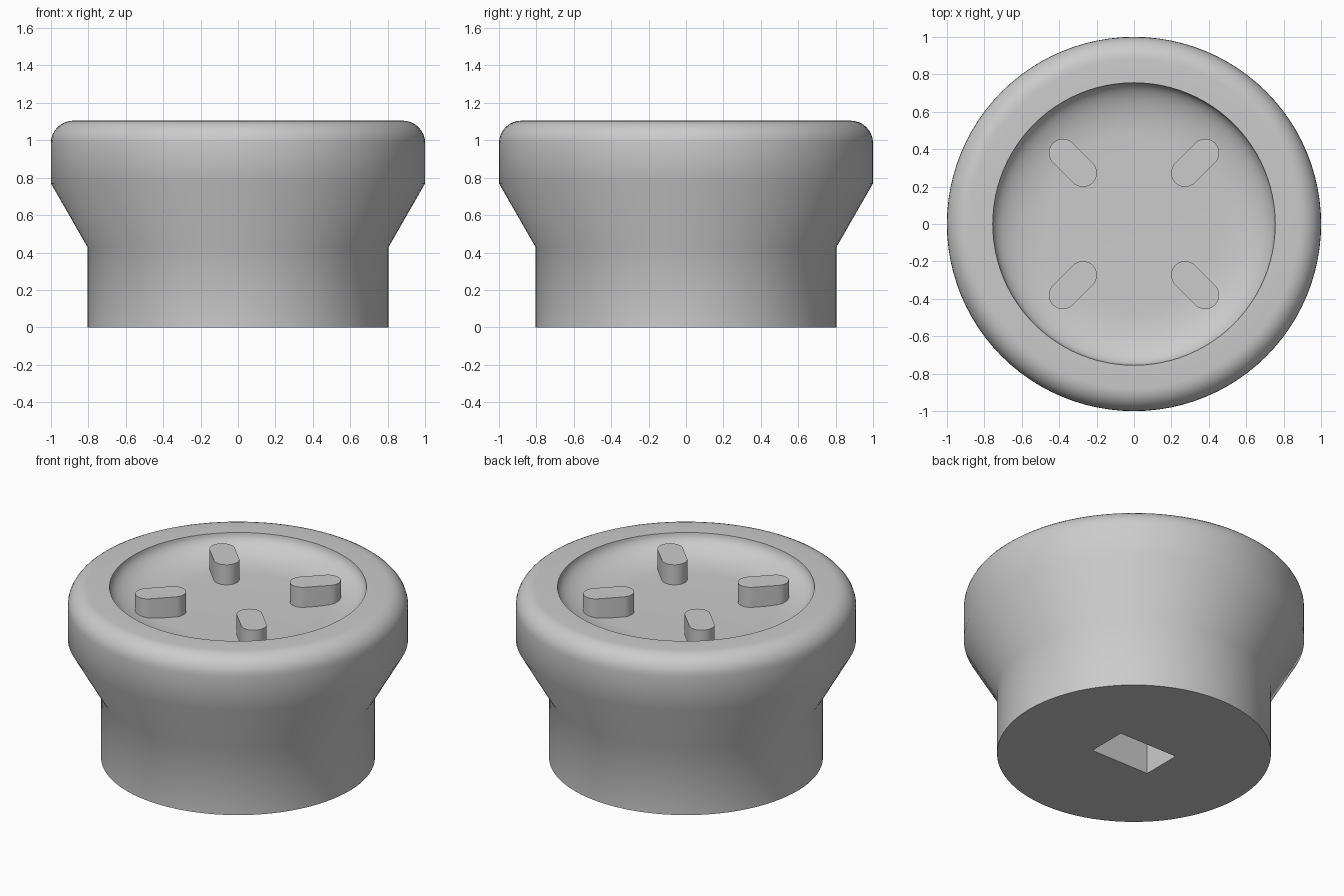
import bpy, bmesh, math
from math import sin, cos, pi

if "Cube" in bpy.data.objects:
    bpy.data.objects.remove(bpy.data.objects["Cube"])

SEG = 96
TOP = 1.105


def make_object(name, bm, smooth=True):
    bmesh.ops.recalc_face_normals(bm, faces=bm.faces)
    mesh = bpy.data.meshes.new(name)
    bm.to_mesh(mesh)
    bm.free()
    obj = bpy.data.objects.new(name, mesh)
    bpy.context.collection.objects.link(obj)
    if smooth:
        bpy.ops.object.select_all(action='DESELECT')
        obj.select_set(True)
        bpy.context.view_layer.objects.active = obj
        bpy.ops.object.shade_smooth_by_angle(angle=math.radians(35))
    return obj


def lathe(name, profile):
    bm = bmesh.new()
    rings = [[bm.verts.new((r * cos(2 * pi * i / SEG), r * sin(2 * pi * i / SEG), z))
              for i in range(SEG)] for r, z in profile]
    for a, b in zip(rings, rings[1:]):
        for i in range(SEG):
            j = (i + 1) % SEG
            bm.faces.new((a[i], a[j], b[j], b[i]))
    bm.faces.new(rings[0])
    bm.faces.new(rings[-1])
    return make_object(name, bm)


# Knob body: stem, flared head, rounded shoulder and dished top
FILLET, DISH_R, FLOOR_R, DEPTH = 0.12, 0.755, 0.46, 0.13
profile = [(0.805, 0), (0.805, 0.43), (1.0, 0.77)]
profile += [(1 - FILLET + FILLET * cos(k * pi / 16), TOP - FILLET + FILLET * sin(k * pi / 16))
            for k in range(9)]
profile += [(FLOOR_R + (DISH_R - FLOOR_R) * cos(k * pi / 24), TOP - DEPTH * sin(k * pi / 24))
            for k in range(13)]
body = lathe("knob_body", profile)

# Rectangular shaft socket in the underside
bm = bmesh.new()
bmesh.ops.create_cube(bm, size=1)
bmesh.ops.scale(bm, vec=(0.42, 0.26, 1.0), verts=bm.verts)
cutter = make_object("socket_cutter", bm, smooth=False)
cutter.hide_render = True
cutter.hide_set(True)
cut = body.modifiers.new("socket", 'BOOLEAN')
cut.operation = 'DIFFERENCE'
cut.solver = 'EXACT'
cut.object = cutter


# Four radial rounded tabs standing in the dish, level with the rim
def tab(name, angle):
    inner, outer, rad, n = 0.273 * 2 ** 0.5, 0.38 * 2 ** 0.5, 0.075, 16
    outline = [(outer + rad * cos(t), rad * sin(t))
               for t in (-pi / 2 + pi * k / n for k in range(n + 1))]
    outline += [(inner + rad * cos(t), rad * sin(t))
                for t in (pi / 2 + pi * k / n for k in range(n + 1))]
    bm = bmesh.new()
    base = bm.faces.new([bm.verts.new((x, y, 0.93)) for x, y in outline])
    ext = bmesh.ops.extrude_face_region(bm, geom=[base])["geom"]
    for v in ext:
        if isinstance(v, bmesh.types.BMVert):
            v.co.z = TOP
    if not base.is_valid:
        bm.faces.new([v for v in bm.verts if v.co.z < 1])
    obj = make_object(name, bm)
    obj.rotation_euler.z = angle


for i in range(4):
    tab(f"grip_tab_{i + 1}", pi / 4 + i * pi / 2)
